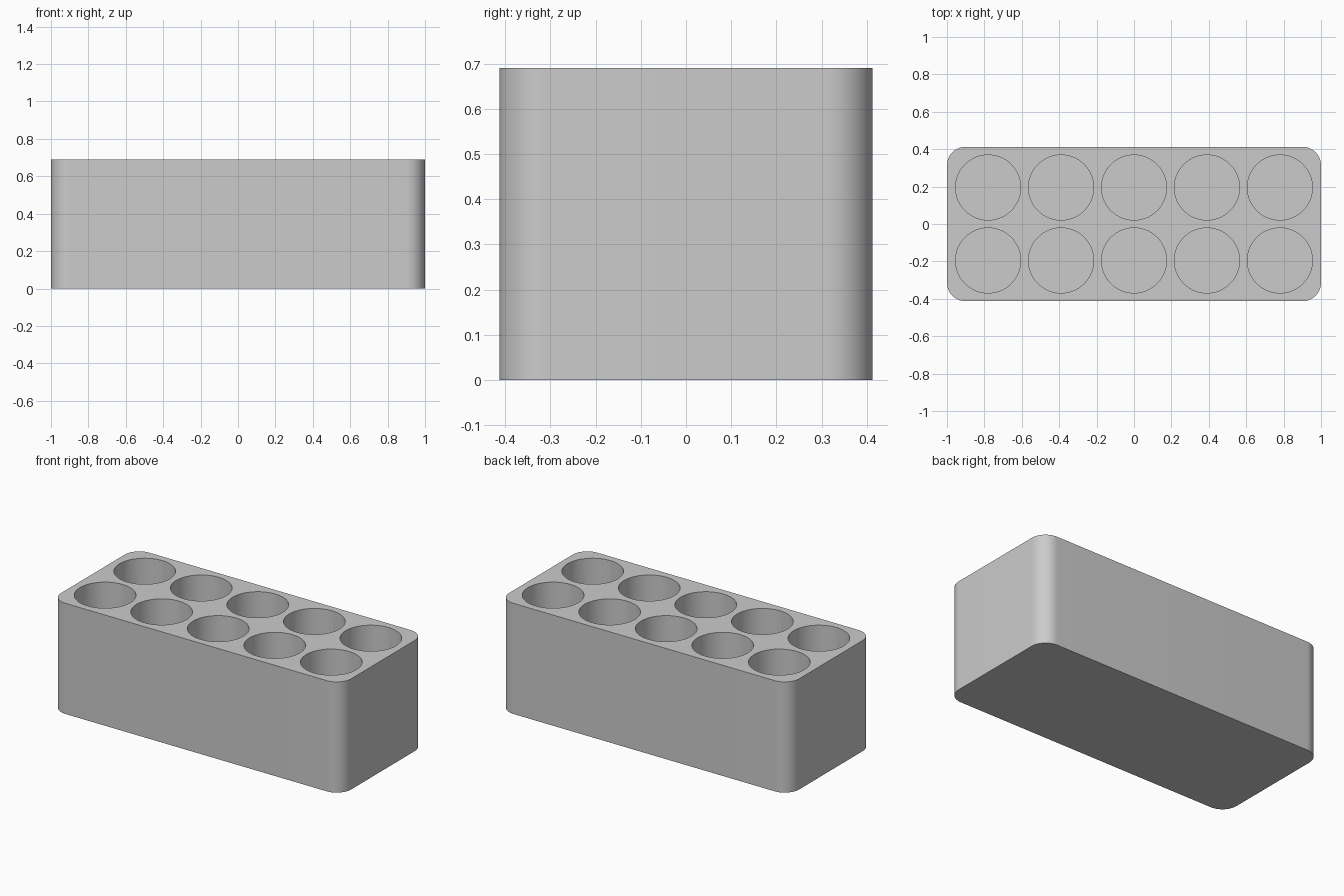
import bpy, bmesh, math

cube = bpy.data.objects.get("Cube")
if cube:
    bpy.data.objects.remove(cube, do_unlink=True)

HALF_X, HALF_Y, HEIGHT = 1.0, 0.413, 0.69
CORNER, HOLE_R, PITCH, FLOOR = 0.1, 0.174, 0.39, 0.045

# Single plain grey finish
grey = bpy.data.materials.new("plain grey")
grey.use_nodes = True
colour = (0.6, 0.6, 0.6, 1)
grey.diffuse_color = colour
grey.node_tree.nodes["Principled BSDF"].inputs["Base Color"].default_value = colour


def make_object(name, bm):
    mesh = bpy.data.meshes.new(name)
    bm.to_mesh(mesh)
    bm.free()
    mesh.materials.append(grey)
    obj = bpy.data.objects.new(name, mesh)
    bpy.context.collection.objects.link(obj)
    return obj


# Block with rounded upright corners
bm = bmesh.new()
bmesh.ops.create_cube(bm, size=1)
for v in bm.verts:
    v.co = (v.co.x * 2 * HALF_X, v.co.y * 2 * HALF_Y, (v.co.z + 0.5) * HEIGHT)
uprights = [e for e in bm.edges if abs(e.verts[0].co.z - e.verts[1].co.z) > 0.1]
bmesh.ops.bevel(bm, geom=uprights, offset=CORNER, segments=16,
                profile=0.5, affect='EDGES')
block = make_object("holder_block", bm)

# Cutter: two rows of five round pockets, open at the top
bm = bmesh.new()
depth = HEIGHT - FLOOR + 0.1
for column in range(-2, 3):
    for row in (-0.5, 0.5):
        pocket = bmesh.ops.create_cone(bm, cap_ends=True, segments=96,
                                       radius1=HOLE_R, radius2=HOLE_R, depth=depth)
        bmesh.ops.translate(bm, verts=pocket["verts"],
                            vec=(column * PITCH, row * PITCH, FLOOR + depth / 2))
cutter = make_object("pocket_cutter", bm)
cutter.hide_render = True
cutter.hide_set(True)

# Cut the pockets and smooth the curved walls
cut = block.modifiers.new("pockets", 'BOOLEAN')
cut.operation = 'DIFFERENCE'
cut.solver = 'EXACT'
cut.object = cutter
bpy.ops.object.select_all(action='DESELECT')
block.select_set(True)
bpy.context.view_layer.objects.active = block
bpy.ops.object.modifier_apply(modifier=cut.name)
bpy.data.objects.remove(cutter, do_unlink=True)
bpy.ops.object.shade_smooth_by_angle(angle=math.radians(30))
